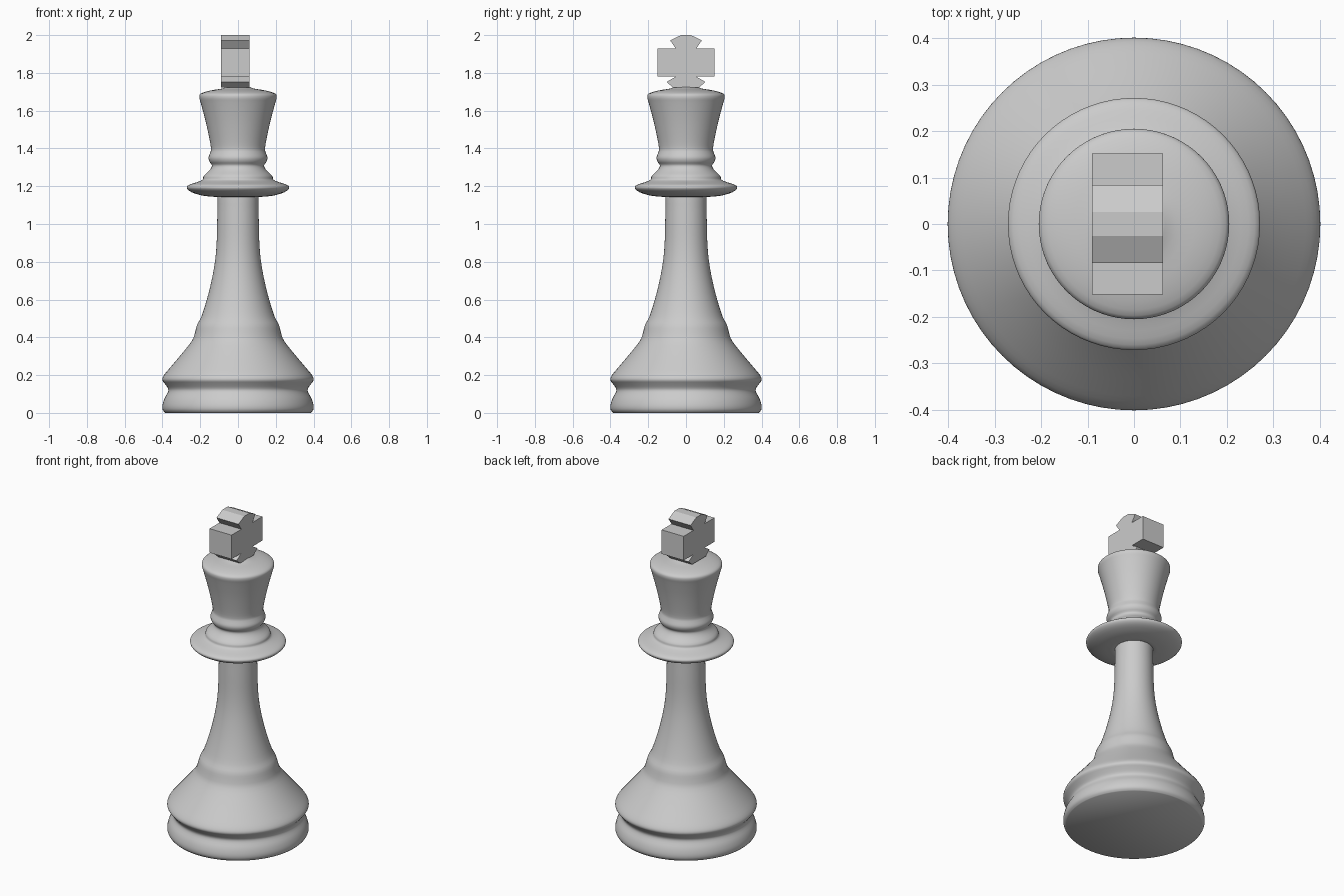
import bpy, bmesh, math
from mathutils import Vector

if "Cube" in bpy.data.objects:
    bpy.data.objects.remove(bpy.data.objects["Cube"])


def smooth_profile(pts, steps=3):
    """Catmull-Rom curve through the (radius, height) points."""
    p = [Vector(q) for q in pts]
    p = [p[0]] + p + [p[-1]]
    out = []
    for i in range(1, len(p) - 2):
        a, b, c, d = p[i - 1:i + 3]
        for k in range(steps):
            t = k / steps
            out.append(0.5 * (2 * b + (c - a) * t + (2 * a - 5 * b + 4 * c - d) * t ** 2
                              + (3 * b - a - 3 * c + d) * t ** 3))
    return out + [p[-1]]


def lathe(name, pts, sides=72):
    """Turned solid, capped at both ends of the profile."""
    bm = bmesh.new()
    rings = []
    for r, z in smooth_profile(pts):
        rings.append([bm.verts.new((r * math.cos(2 * math.pi * i / sides),
                                    r * math.sin(2 * math.pi * i / sides), z))
                      for i in range(sides)])
    for lo, hi in zip(rings, rings[1:]):
        for i in range(sides):
            j = (i + 1) % sides
            bm.faces.new((lo[i], lo[j], hi[j], hi[i]))
    bm.faces.new(rings[0][::-1])
    bm.faces.new(rings[-1])
    return finish(name, bm)


def finish(name, bm):
    bmesh.ops.recalc_face_normals(bm, faces=bm.faces)
    mesh = bpy.data.meshes.new(name)
    bm.to_mesh(mesh)
    bm.free()
    ob = bpy.data.objects.new(name, mesh)
    bpy.context.collection.objects.link(ob)
    return ob


def smooth(ob, angle):
    bpy.ops.object.select_all(action='DESELECT')
    ob.select_set(True)
    bpy.context.view_layer.objects.active = ob
    bpy.ops.object.shade_smooth_by_angle(angle=math.radians(angle))


# Turned body: base, stem, collar and flared head in one profile
body = lathe("turned_body", [
    (0.385, 0.0), (0.398, 0.015), (0.400, 0.04), (0.390, 0.075), (0.371, 0.11),
    (0.371, 0.13), (0.388, 0.155), (0.401, 0.175), (0.392, 0.20), (0.355, 0.245),
    (0.300, 0.31), (0.245, 0.38), (0.229, 0.42), (0.217, 0.465), (0.194, 0.51),
    (0.165, 0.60), (0.140, 0.70), (0.122, 0.80), (0.113, 0.90), (0.110, 1.02),
    (0.108, 1.138), (0.115, 1.143), (0.185, 1.150), (0.245, 1.168), (0.271, 1.19),
    (0.260, 1.207), (0.215, 1.222), (0.187, 1.235), (0.181, 1.255), (0.150, 1.285),
    (0.138, 1.31), (0.151, 1.33), (0.156, 1.352), (0.147, 1.378), (0.143, 1.40),
    (0.153, 1.46), (0.173, 1.55), (0.197, 1.64), (0.205, 1.67), (0.197, 1.69),
    (0.150, 1.706), (0.090, 1.716), (0.060, 1.726)])
smooth(body, 50)

# Cross finial: one mirrored outline, extruded along x
half = [(0.068, 1.722), (0.103, 1.752), (0.055, 1.78), (0.152, 1.78), (0.152, 1.93),
        (0.055, 1.93), (0.084, 1.972), (0.026, 2.0)]
outline = half + [(-y, z) for y, z in reversed(half)]
bm = bmesh.new()
face = bm.faces.new([bm.verts.new((-0.09, y, z)) for y, z in outline])
ext = bmesh.ops.extrude_face_region(bm, geom=[face])
bmesh.ops.translate(bm, vec=(0.152, 0, 0),
                    verts=[v for v in ext["geom"] if isinstance(v, bmesh.types.BMVert)])
finish("cross_finial", bm)
